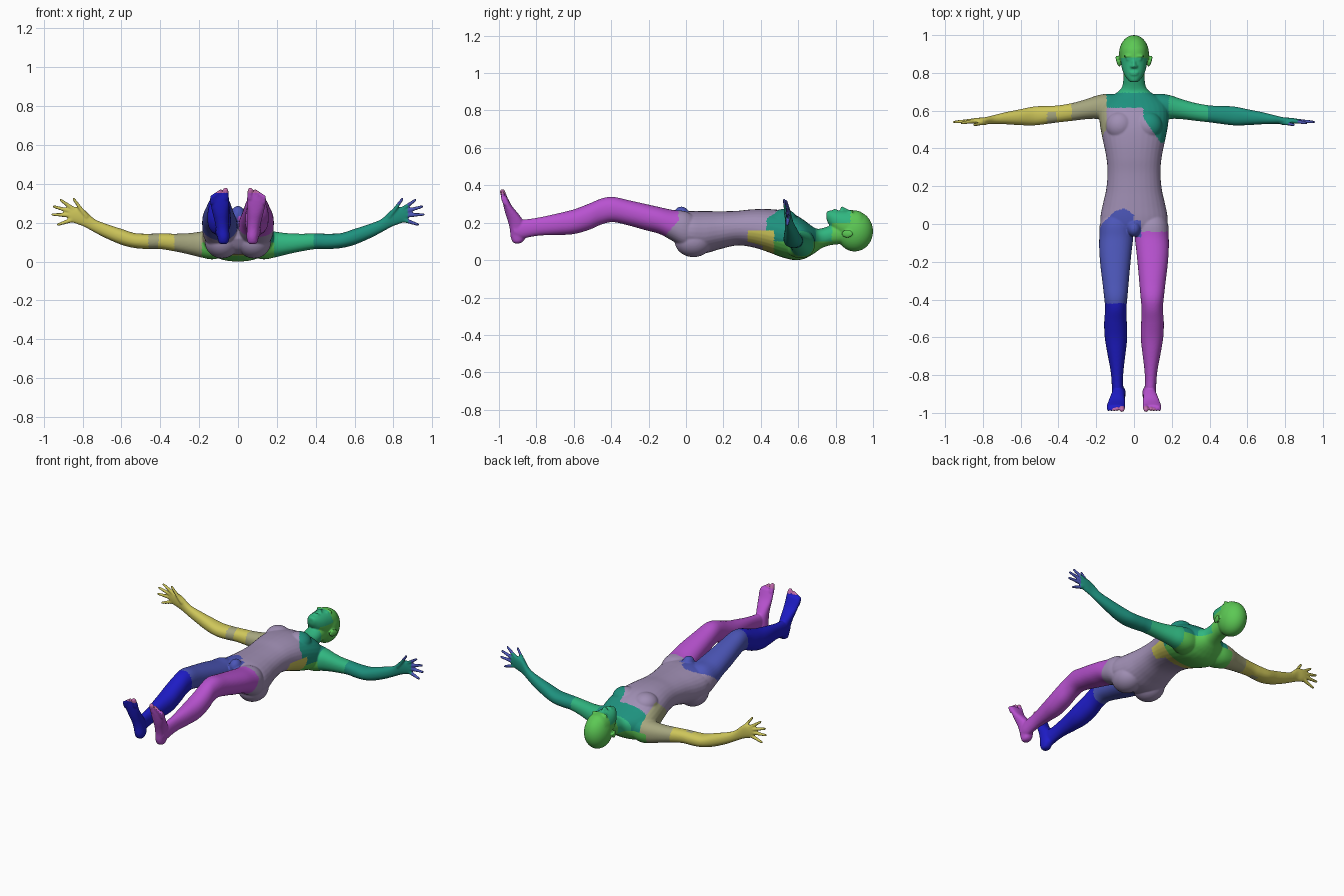
import bpy, bmesh, math
from mathutils import Vector, Matrix

bm = bmesh.new()
SEG = 32


def spline(rows, steps=5):
    """Catmull-Rom interpolation between section rows."""
    out = []
    for i in range(len(rows) - 1):
        a, b = rows[max(i - 1, 0)], rows[i]
        c, d = rows[i + 1], rows[min(i + 2, len(rows) - 1)]
        for k in range(steps):
            t = k / steps
            out.append([0.5 * (2 * q + (r - p) * t + (2 * p - 5 * q + 4 * r - s) * t * t
                               + (3 * q - p - 3 * r + s) * t ** 3)
                        for p, q, r, s in zip(a, b, c, d)])
    return out + [list(rows[-1])]


def loft(axis, rows, s=1, power=2.2):
    """Rows: position on the axis, then low/high of the two other axes."""
    u, v = [i for i in range(3) if i != axis]
    rings = []
    for w, u0, u1, v0, v1 in spline(rows):
        ring = []
        for k in range(SEG):
            a = 2 * math.pi * k / SEG
            ca, sa = math.cos(a), math.sin(a)
            p = [0, 0, 0]
            p[axis] = w
            p[u] = (u0 + u1) / 2 + (u1 - u0) / 2 * math.copysign(abs(ca) ** (2 / power), ca)
            p[v] = (v0 + v1) / 2 + (v1 - v0) / 2 * math.copysign(abs(sa) ** (2 / power), sa)
            p[0] *= s
            ring.append(bm.verts.new(p))
        rings.append(ring)
    for r, q in zip(rings, rings[1:]):
        for k in range(SEG):
            bm.faces.new((r[k], r[(k + 1) % SEG], q[(k + 1) % SEG], q[k]))
    bm.faces.new(rings[0])
    bm.faces.new(rings[-1])


def ball(c, r, s=1, tilt=0):
    m = (Matrix.Translation((c[0] * s, c[1], c[2])) @ Matrix.Rotation(tilt * s, 4, 'Z')
         @ Matrix.Diagonal((*r, 1)))
    bmesh.ops.create_icosphere(bm, subdivisions=4, radius=1, matrix=m)


def finger(p, q, r1, r2, s=1):
    """Tapered rod with round ends."""
    p, q = Vector((p[0] * s, p[1], p[2])), Vector((q[0] * s, q[1], q[2]))
    d = q - p
    m = Matrix.Translation((p + q) / 2) @ d.to_track_quat('Z', 'Y').to_matrix().to_4x4()
    bmesh.ops.create_cone(bm, cap_ends=True, segments=16, radius1=r1, radius2=r2,
                          depth=d.length, matrix=m)
    for c, r in ((p, r1), (q, r2)):
        bmesh.ops.create_icosphere(bm, subdivisions=2, radius=r, matrix=Matrix.Translation(c))


# torso and neck
loft(1, [(y, -w, w, a, b) for y, w, a, b in (
    (-.05, .10, .12, .23), (-.02, .165, .07, .258), (.03, .178, .045, .266), (.10, .166, .04, .266),
    (.18, .148, .062, .265), (.27, .140, .082, .267), (.35, .146, .074, .275), (.43, .162, .05, .277),
    (.51, .178, .02, .27), (.58, .185, .004, .248), (.63, .175, .01, .218), (.67, .135, .03, .188),
    (.70, .085, .05, .172), (.73, .062, .07, .175), (.78, .056, .085, .19), (.84, .056, .09, .2))])
# groin
ball((0, -.025, .245), (.036, .042, .045))

# head: skull, jaw and face
ball((0, .902, .158), (.079, .098, .108))
loft(1, [(y, -w, w, a, b) for y, w, a, b in (
    (.751, .018, .225, .258), (.758, .028, .205, .266), (.78, .046, .17, .27), (.81, .060, .14, .270),
    (.85, .069, .11, .270), (.89, .073, .09, .271), (.93, .070, .09, .264), (.96, .055, .1, .24))])
# nose and lips
finger((0, .874, .264), (0, .835, .280), .007, .011)
ball((0, .792, .270), (.022, .006, .007))
ball((0, .802, .270), (.024, .005, .007))

for s in (1, -1):
    # face details and ears
    ball((.012, .834, .273), (.008, .008, .008), s)
    ball((.03, .889, .262), (.026, .007, .012), s)
    ball((.03, .872, .258), (.013, .007, .012), s)
    ball((.085, .862, .145), (.009, .032, .022), s, -.3)
    # chest and buttocks
    ball((.075, .52, .215), (.075, .075, .062), s)
    ball((.082, .04, .105), (.088, .1, .085), s)
    # arm
    loft(0, [(.06, .53, .68, .03, .17), (.13, .53, .69, .015, .17), (.19, .555, .682, .025, .158),
             (.25, .555, .662, .04, .150), (.32, .547, .642, .055, .147), (.40, .538, .628, .068, .148),
             (.46, .530, .625, .068, .147), (.53, .522, .622, .073, .150), (.60, .523, .608, .090, .172),
             (.68, .528, .592, .124, .198), (.74, .530, .577, .155, .224), (.79, .530, .565, .182, .27),
             (.83, .530, .562, .197, .285), (.86, .532, .558, .208, .284), (.875, .536, .553, .225, .272)], s)
    # fingers and thumb
    for p, q in (((.78, .538, .235), (.846, .525, .326)), ((.845, .545, .272), (.912, .535, .32)),
                 ((.862, .545, .262), (.948, .540, .287)), ((.866, .545, .242), (.954, .540, .246)),
                 ((.855, .545, .218), (.926, .542, .194))):
        finger(p, q, .0125, .0075, s)
    # leg
    loft(1, [(.06, .03, .15, .09, .23), (0, .008, .180, .07, .264), (-.07, .004, .184, .105, .272),
             (-.14, .012, .184, .143, .287), (-.22, .020, .178, .165, .305), (-.31, .028, .167, .19, .325),
             (-.39, .035, .158, .207, .342), (-.45, .040, .153, .195, .334), (-.52, .038, .158, .165, .305),
             (-.60, .036, .155, .143, .275), (-.68, .044, .142, .138, .255), (-.77, .055, .125, .136, .235),
             (-.83, .058, .119, .128, .225), (-.88, .056, .116, .118, .218), (-.92, .06, .11, .13, .2)], s)
    # foot
    loft(2, [(.093, .062, .088, -.915, -.89), (.103, .050, .100, -.928, -.872),
             (.13, .044, .106, -.938, -.856), (.17, .046, .112, -.942, -.858),
             (.21, .048, .120, -.952, -.868), (.25, .048, .130, -.965, -.895),
             (.29, .046, .140, -.975, -.928), (.325, .046, .144, -.982, -.948),
             (.345, .052, .136, -.984, -.958)], s)
    # toes
    finger((.062, -.968, .33), (.064, -.982, .371), .016, .014, s)
    for i in range(4):
        x = .088 + i * .015
        finger((x, -.968, .325 - i * .006), (x + .002, -.982, .368 - i * .010), .011, .009, s)

bmesh.ops.recalc_face_normals(bm, faces=bm.faces[:])
mesh = bpy.data.meshes.new("parts")
bm.to_mesh(mesh)
bm.free()
parts = bpy.data.objects.new("parts", mesh)
bpy.context.collection.objects.link(parts)

# fuse every part into one smooth skin
rem = parts.modifiers.new("fuse", 'REMESH')
rem.mode = 'VOXEL'
rem.voxel_size = .005
rem.use_smooth_shade = True
smo = parts.modifiers.new("soften", 'SMOOTH')
smo.factor = .5
smo.iterations = 5
dg = bpy.context.evaluated_depsgraph_get()
skin = bpy.data.meshes.new_from_object(parts.evaluated_get(dg))
bpy.data.objects.remove(parts)
skin.name = "body"
skin.transform(Matrix.Translation((0, 0, -min(v.co.z for v in skin.vertices))))
body = bpy.data.objects.new("body", skin)
bpy.context.collection.objects.link(body)

# flat colours
COLOURS = {"lilac": (160, 143, 180), "leaf green": (92, 200, 84), "sea green": (48, 182, 128),
           "teal": (30, 145, 126), "yellow": (206, 198, 90), "khaki": (165, 165, 126),
           "slate blue": (76, 86, 184), "deep blue": (30, 28, 200), "magenta": (184, 82, 208),
           "mauve": (196, 108, 175)}
names = list(COLOURS)
skin.materials.clear()
for n, rgb in COLOURS.items():
    m = bpy.data.materials.new(n)
    m.diffuse_color = (*[((c / 255 + .055) / 1.055) ** 2.4 for c in rgb], 1)
    skin.materials.append(m)


def colour(x, y, z):
    # head and neck
    if y > .695 and abs(x) < .12:
        return "leaf green" if y > .88 or (z < .2 and y > .78) or z < .1 else "sea green"
    # arms and hands
    if abs(x) > .185 and y > .4:
        if x > 0:
            if x > .875 or z > .295:
                return "slate blue"
            return "sea green" if x < .39 else "teal"
        patch = -.46 < x < -.41 and y < .59
        return "khaki" if x > -.33 or patch else "yellow"
    # legs and feet
    if y < -.93 and z > .352:
        return "mauve"
    if y < -.42 and x < 0:
        return "deep blue"
    if -.07 < y < .02 and 0 <= x < .038 and z > .235:
        return "slate blue"
    if x >= 0 and y < -.04 - max(0, .21 - z) * .9:
        return "magenta"
    if x < 0 and y < .09 - max(0, .265 - z) * 1.1 - max(0, -.1 - x) * .5 - max(0, x + .05) * .8:
        return "slate blue"
    # back
    if z < .1 and y > .47:
        return "leaf green"
    if z < .08 and y > .41 or (x > .1 and z < .16 and .33 < y < .47):
        return "yellow"
    # flank and chest
    if x < -.145 and y > .43 + max(0, z - .15):
        return "khaki"
    if y > .615 or (x > .05 and y > max(.43, .56 - (x - .05) * 1.4)):
        return "teal" if x > -.16 else "khaki"
    return "lilac"


for p in skin.polygons:
    p.material_index = names.index(colour(*p.center))
    p.use_smooth = True
